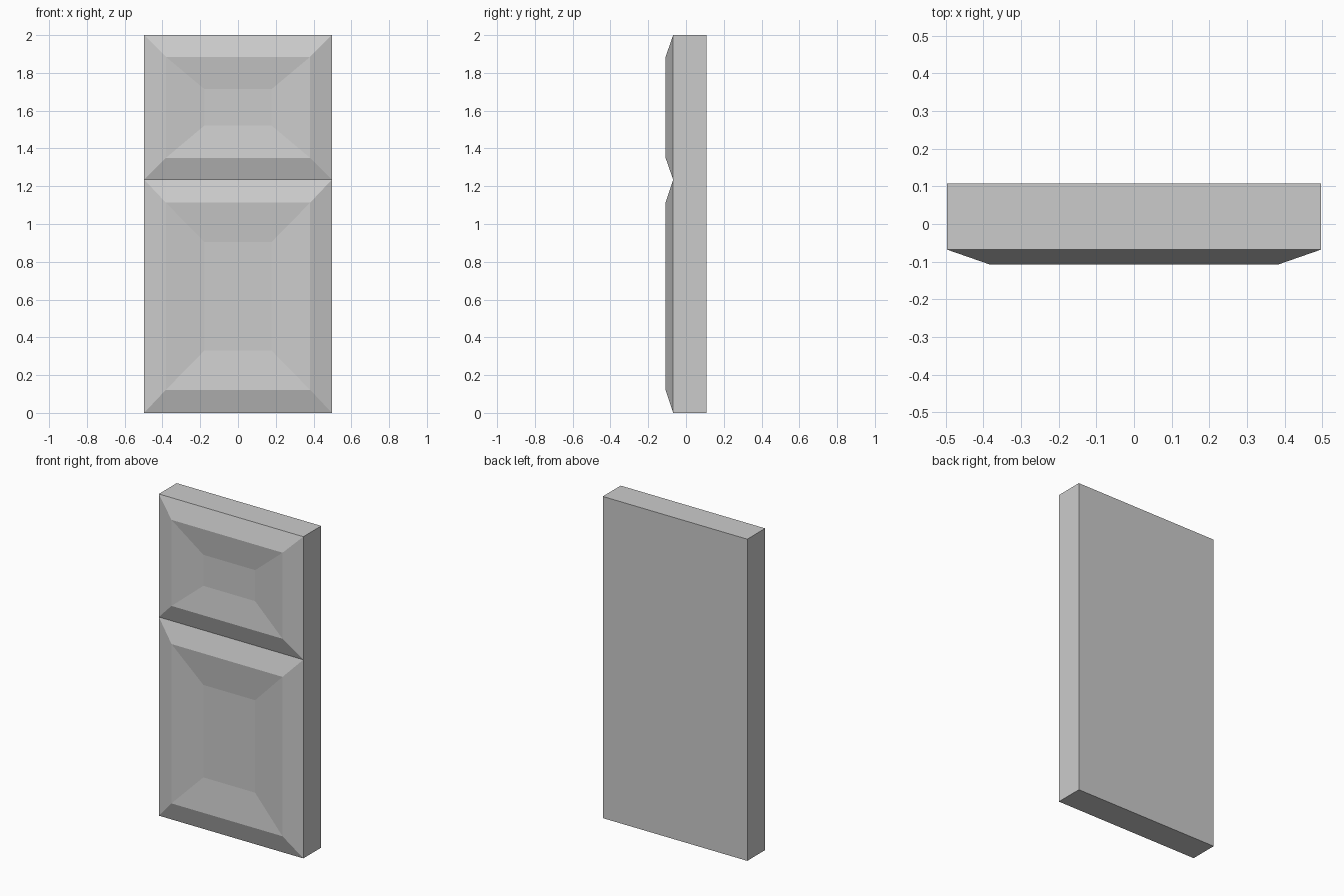
import bpy, bmesh

cube = bpy.data.objects.get("Cube")
if cube:
    bpy.data.objects.remove(cube, do_unlink=True)

grey = bpy.data.materials.new("light grey")
grey.use_nodes = True
colour = (0.6, 0.6, 0.6, 1)
grey.diffuse_color = colour
grey.node_tree.nodes["Principled BSDF"].inputs["Base Color"].default_value = colour

HALF_W, BACK, FACE, RIDGE, DISH = 0.497, 0.108, -0.068, -0.108, -0.086
SPLIT = 1.235

bm = bmesh.new()


def ring(half, low, high, y):
    """Rectangle of vertices facing the front."""
    return [bm.verts.new((x, y, z)) for x, z in
            ((-half, low), (half, low), (half, high), (-half, high))]


def bridge(a, b):
    for i in range(4):
        j = (i + 1) % 4
        bm.faces.new((a[i], a[j], b[j], b[i]))


def panel(low, high, edge, inset):
    """Bevelled raised rim that slopes back into a shallow dish."""
    outer = ring(HALF_W, low, high, FACE)
    rim = ring(0.382, low + edge, high - edge, RIDGE)
    dish = ring(0.178, low + inset, high - inset, DISH)
    bridge(outer, rim)
    bridge(rim, dish)
    bm.faces.new(dish)


# Short upper panel and tall lower panel
panel(SPLIT, 2, 0.115, 0.286)
panel(0, SPLIT, 0.122, 0.33)

# Slab sides and back
front = ring(HALF_W, 0, 2, FACE)
back = ring(HALF_W, 0, 2, BACK)
bridge(back, front)
bm.faces.new(reversed(back))

bmesh.ops.remove_doubles(bm, verts=bm.verts, dist=0.0001)
mesh = bpy.data.meshes.new("door_slab")
bm.to_mesh(mesh)
bm.free()
mesh.materials.append(grey)
door = bpy.data.objects.new("panelled_door", mesh)
bpy.context.collection.objects.link(door)
